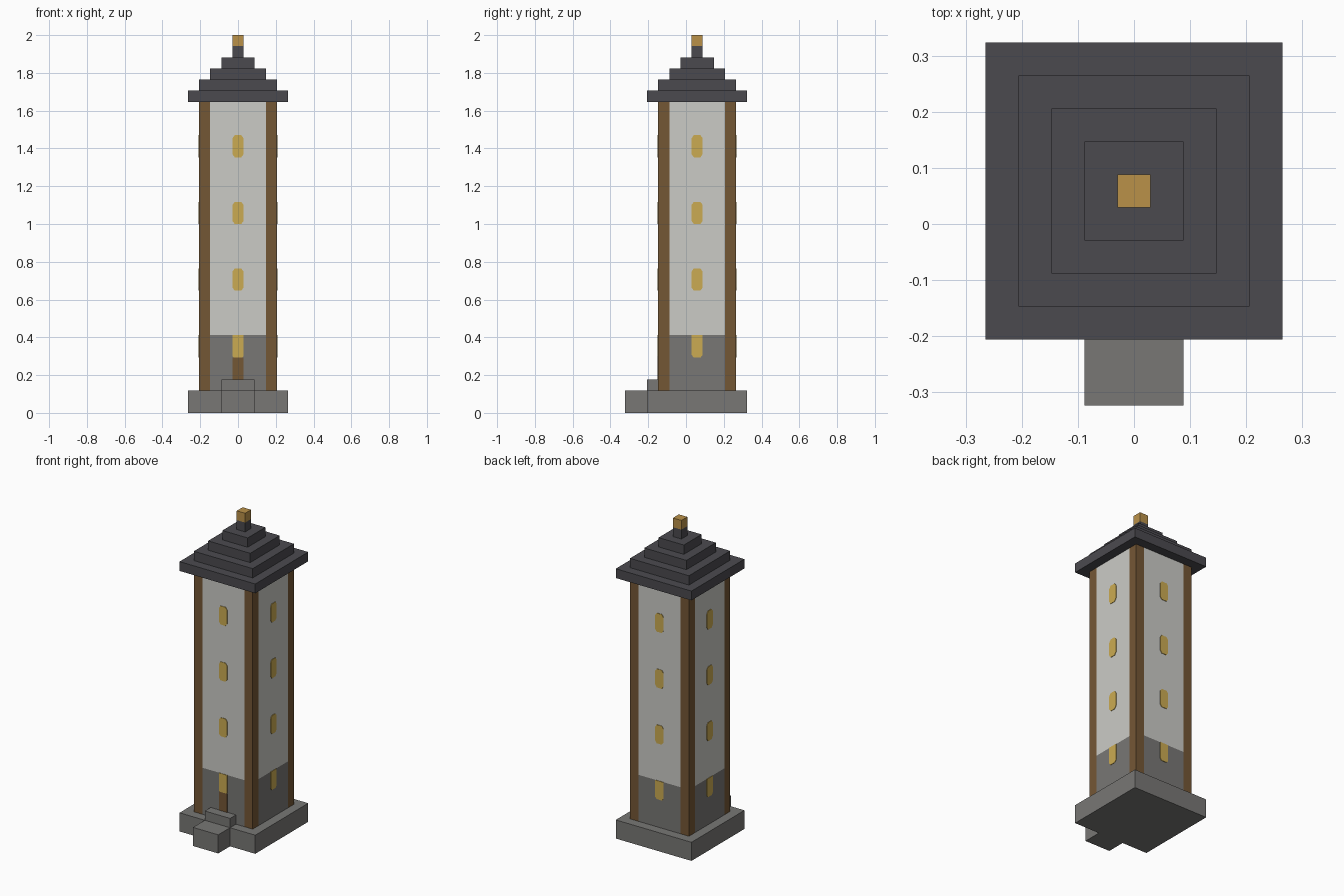
import bpy
import bmesh
from math import pi
from mathutils import Matrix, Vector

if "Cube" in bpy.data.objects:
    bpy.data.objects.remove(bpy.data.objects["Cube"], do_unlink=True)

U = 2 / 34            # one block
CY = U                # tower axis sits one block behind the origin
AXIS = Matrix.Translation((0, CY, 0))


def material(name, rgb):
    linear = [((c / 255 + 0.055) / 1.055) ** 2.4 for c in rgb] + [1.0]
    m = bpy.data.materials.new(name)
    m.use_nodes = True
    m.diffuse_color = linear
    m.node_tree.nodes["Principled BSDF"].inputs["Base Color"].default_value = linear
    return m


STONE = material("grey stone", (120, 119, 117))
PLASTER = material("pale plaster", (203, 203, 198))
WOOD = material("brown wood", (116, 87, 53))
GLOW = material("yellow window", (203, 171, 82))
ROOF = material("dark slate", (75, 74, 79))
GOLD = material("gold", (186, 145, 73))


def finish(name, bm, mat):
    bmesh.ops.recalc_face_normals(bm, faces=bm.faces)
    mesh = bpy.data.meshes.new(name)
    bm.to_mesh(mesh)
    bm.free()
    mesh.materials.append(mat)
    obj = bpy.data.objects.new(name, mesh)
    bpy.context.collection.objects.link(obj)
    return obj


def box(name, mat, low, high, turn=0):
    """Box between two corners in blocks, measured from the tower axis."""
    low, high = Vector(low) * U, Vector(high) * U
    bm = bmesh.new()
    bmesh.ops.create_cube(bm, size=1)
    size = Matrix.Diagonal((*(high - low), 1))
    place = AXIS @ Matrix.Rotation(turn, 4, "Z") @ Matrix.Translation((low + high) / 2)
    bm.transform(place @ size)
    return finish(name, bm, mat)


def plate(name, mat, z0, z1, top_cut, bottom_cut, turn):
    """Thin one-block-wide plate with clipped corners on a wall face."""
    w, y = U / 2, -3.5 * U
    half = [(w - bottom_cut, z0), (w, z0 + bottom_cut * 1.4),
            (w, z1 - top_cut * 1.4), (w - top_cut, z1)]
    outline = half + [(-x, z) for x, z in reversed(half)]
    outline = list(dict.fromkeys(outline))
    bm = bmesh.new()
    face = bm.faces.new([bm.verts.new((x, y, z)) for x, z in outline])
    out = bmesh.ops.extrude_face_region(bm, geom=[face])
    moved = [v for v in out["geom"] if isinstance(v, bmesh.types.BMVert)]
    bmesh.ops.translate(bm, verts=moved, vec=(0, -0.003, 0))
    bm.transform(AXIS @ Matrix.Rotation(turn, 4, "Z"))
    return finish(name, bm, mat)


# Plinth and entrance steps
box("plinth", STONE, (-4.5, -4.5, 0), (4.5, 4.5, 2))
box("lower_step", STONE, (-1.5, -6.5, 0), (1.5, -4.5, 2))
box("upper_step", STONE, (-1.5, -4.5, 2), (1.5, -3.5, 3))

# Four sides: corner post, wall panels and windows
for i, side in enumerate(("front", "left", "back", "right")):
    turn = i * pi / 2
    box(side + "_corner_post", WOOD, (2.5, -3.5, 2), (3.5, -2.5, 28), turn)
    box(side + "_stone_wall", STONE, (-2.5, -3.5, 2), (2.5, -2.5, 7), turn)
    box(side + "_plaster_wall", PLASTER, (-2.5, -3.5, 7), (2.5, -2.5, 28), turn)
    plate(side + "_low_window", GLOW, 5 * U, 7 * U, 0, 0.005 if i == 0 else 0.01, turn)
    for n, z in enumerate((11, 17, 23)):
        plate(f"{side}_window_{n + 1}", GLOW, z * U, (z + 2) * U, 0.012, 0.012, turn)

# Door under the front window
plate("door", WOOD, 3 * U, 5 * U, 0, 0, 0)

# Stepped roof and finial
for n in range(5):
    r = 4.5 - n
    box(f"roof_tier_{n + 1}", ROOF, (-r, -r, 28 + n), (r, r, 29 + n))
box("finial", GOLD, (-0.5, -0.5, 33), (0.5, 0.5, 34))
